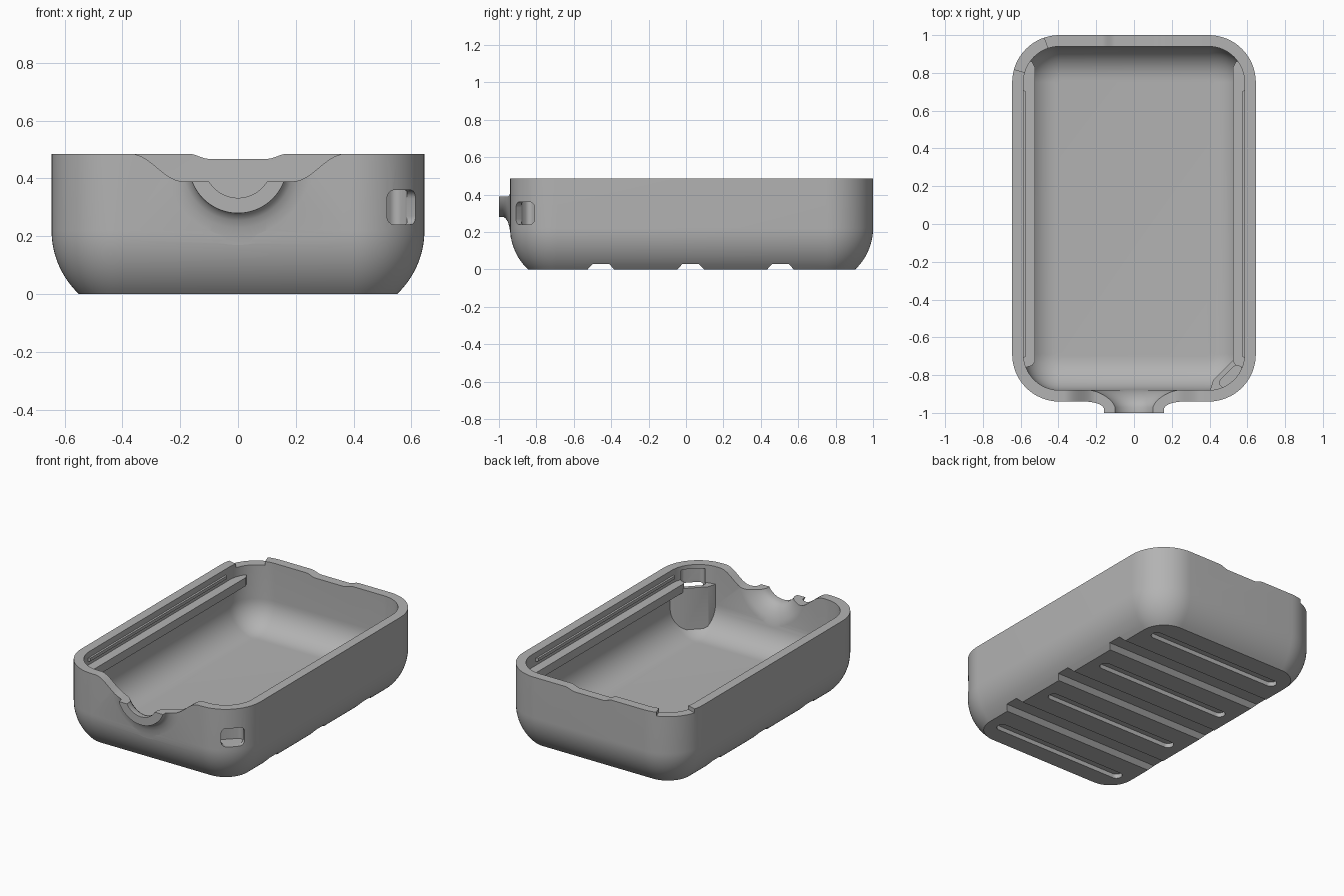
import bpy, bmesh, math
from math import sin, cos, pi, sqrt

cube = bpy.data.objects.get("Cube")
if cube:
    bpy.data.objects.remove(cube, do_unlink=True)

grey = bpy.data.materials.new("plain grey")
grey.use_nodes = True
colour = (0.45, 0.45, 0.45, 1)
grey.diffuse_color = colour
grey.node_tree.nodes["Principled BSDF"].inputs["Base Color"].default_value = colour

TOP = 0.485
HALF_X, FRONT, BACK, CORNER = 0.645, -0.94, 1.0, 0.25
WALL = 0.06
SPOUT_Z = 0.45


def loft(name, rings):
    """Closed solid through rings of equal point count."""
    bm = bmesh.new()
    loops = [[bm.verts.new(p) for p in ring] for ring in rings]
    for a, b in zip(loops, loops[1:]):
        for i in range(len(a)):
            j = (i + 1) % len(a)
            bm.faces.new((a[i], a[j], b[j], b[i]))
    bm.faces.new(loops[0])
    bm.faces.new(loops[-1])
    bmesh.ops.recalc_face_normals(bm, faces=bm.faces)
    mesh = bpy.data.meshes.new(name)
    bm.to_mesh(mesh)
    bm.free()
    mesh.materials.append(grey)
    ob = bpy.data.objects.new(name, mesh)
    bpy.context.collection.objects.link(ob)
    return ob


def prism(name, outline, lo, hi, place=lambda u, v, w: (u, v, w)):
    return loft(name, [[place(u, v, w) for u, v in outline] for w in (lo, hi)])


def rounded(x0, x1, y0, y1, r, seg=16):
    pts = []
    centres = [(x1 - r, y1 - r), (x0 + r, y1 - r), (x0 + r, y0 + r), (x1 - r, y0 + r)]
    for q, (cx, cy) in enumerate(centres):
        for i in range(seg + 1):
            a = (q + i / seg) * pi / 2
            pts.append((cx + r * cos(a), cy + r * sin(a)))
    return pts


def tub(name, inset, levels):
    """Rounded box whose plan shrinks by d at each height z."""
    rings = []
    for z, d in levels:
        e = inset + d
        r = max(CORNER - e, 0.03)
        plan = rounded(-HALF_X + e, HALF_X - e, FRONT + e, BACK - e, r)
        rings.append([(x, y, z) for x, y in plan])
    return loft(name, rings)


def lathe(name, profile, seg=96):
    """Solid turned about the front-to-back axis of the spout."""
    return loft(name, [[(r * cos(2 * pi * i / seg), y, SPOUT_Z + r * sin(2 * pi * i / seg))
                        for i in range(seg)] for r, y in profile])


def combine(body, part, operation):
    bpy.context.view_layer.objects.active = body
    mod = body.modifiers.new("shape", 'BOOLEAN')
    mod.operation, mod.solver, mod.object = operation, 'EXACT', part
    bpy.ops.object.modifier_apply(modifier=mod.name)
    bpy.data.objects.remove(part, do_unlink=True)


def add(part):
    combine(tray, part, 'UNION')


def cut(part):
    combine(tray, part, 'DIFFERENCE')


def dip(inner, outer, low, seg=14):
    """Outline of a rim dip with S-shaped shoulders."""
    right = []
    for i in range(seg + 1):
        t = i / seg
        right.append((inner + (outer - inner) * t, low + (TOP - low) * (1 - cos(pi * t)) / 2))
    right += [(outer, 0.9)]
    return right + [(-x, z) for x, z in reversed(right)]


def along_y(u, v, w):
    return (u, w, v)


def along_x(u, v, w):
    return (w, u, v)


# Outer shell with curved lower edge, cut off flat underneath
R, zc = 0.302, 0.22
levels = [(zc * i / 14, R - sqrt(R * R - (zc - zc * i / 14) ** 2)) for i in range(15)]
tray = tub("tray_body", 0, levels + [(TOP, 0)])

# Flared pouring spout on the front
add(lathe("spout_outside", [(0.17, -1.0), (0.171, -0.975), (0.178, -0.964), (0.195, -0.953),
                            (0.22, -0.945), (0.25, -0.94), (0.28, -0.937), (0.28, -0.9)]))

# Hollow with a filleted floor
fr, floor = 0.18, 0.06
levels = [(floor + fr * (1 - cos(a)), fr * (1 - sin(a))) for a in (pi / 2 * i / 14 for i in range(15))]
cut(tub("hollow", WALL, levels + [(0.6, 0)]))
cut(lathe("spout_inside", [(0.117, -1.05), (0.117, -0.97), (0.125, -0.95), (0.14, -0.93),
                           (0.165, -0.91), (0.2, -0.89), (0.25, -0.875), (0.28, -0.865)]))

# Rails and thin ribs along both inner sides
for s in (-1, 1):
    rail = [(0.61, -0.77), (0.54, -0.75), (0.525, -0.73), (0.525, 0.83), (0.54, 0.86), (0.61, 0.87)]
    add(prism("rail", [(s * x, y) for x, y in rail], 0.345, 0.4))
    rib = [(0.61, -0.73), (0.572, -0.70), (0.572, 0.70), (0.61, 0.73)]
    add(prism("rib", [(s * x, y) for x, y in rib], 0.427, 0.447))

# Corner boss with a strap pocket and window
add(prism("corner_boss", [(0.4, -0.89), (0.42, -0.825), (0.525, -0.72), (0.6, -0.66),
                          (0.6, -0.75), (0.545, -0.84), (0.46, -0.89)], 0.1, 0.37))
cx, cy, k = HALF_X - CORNER, FRONT + CORNER, sqrt(0.5)


def corner(tangent, radial, z):
    return (cx + k * (radial + tangent), cy + k * (tangent - radial), z)


cut(prism("strap_pocket", rounded(-0.072, 0.072, 0.14, 0.212, 0.025, 4), 0.24, 0.46, corner))
cut(prism("strap_window", rounded(-0.07, 0.07, 0.24, 0.36, 0.03, 6), 0.17, 0.4,
          lambda u, v, w: corner(u, w, v)))

# Dips in the front and back rims, and a corner notch
cut(prism("front_dip", dip(0.19, 0.37, 0.39), -1.1, -0.7, along_y))
cut(prism("back_dip", dip(0.1, 0.17, 0.468), 0.85, 1.1, along_y))
nx, ny = -cx, BACK - CORNER
notch = [(nx, ny)] + [(nx + 0.6 * cos(a), ny + 0.6 * sin(a))
                      for a in (math.radians(d) for d in (109, 136, 164))]
cut(prism("corner_notch", notch, 0.46, 0.6))

# Cross channels and closed slots underneath
for y in (-0.455, 0.025, 0.505):
    channel = [(y - 0.08, -0.01), (y - 0.045, 0.028), (y + 0.045, 0.028), (y + 0.08, -0.01)]
    cut(prism("channel", channel, -0.8, 0.8, along_x))
for y in (-0.695, -0.215, 0.265, 0.745):
    cut(prism("slot", rounded(-0.48, 0.48, y - 0.035, y + 0.035, 0.034, 8), -0.05, 0.028))

# Smooth curves, crisp edges
bpy.ops.object.select_all(action='DESELECT')
tray.select_set(True)
bpy.context.view_layer.objects.active = tray
bpy.ops.object.shade_smooth_by_angle(angle=math.radians(30))
